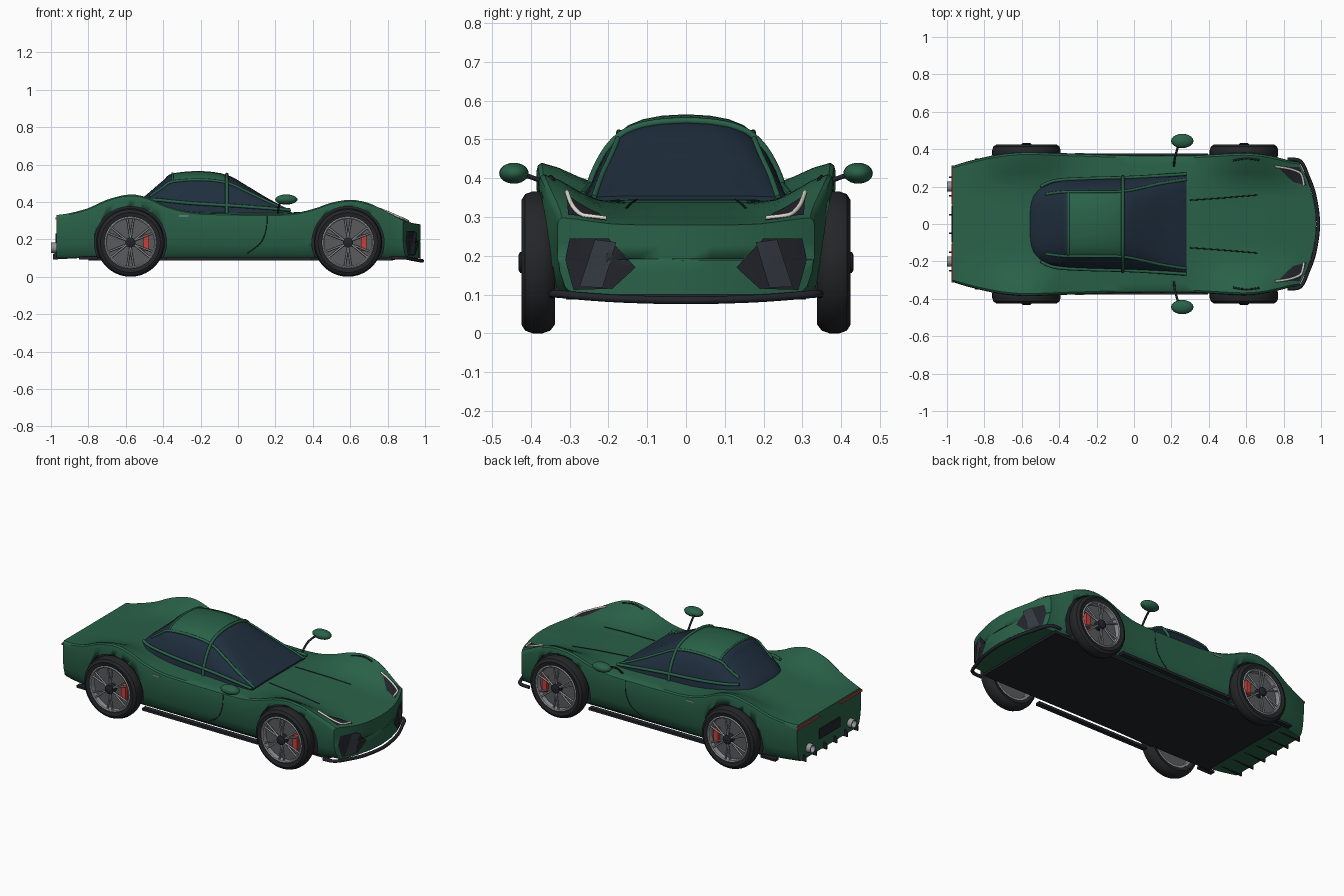
import bpy, bmesh, math
from mathutils import Vector
from mathutils.bvhtree import BVHTree

if "Cube" in bpy.data.objects:
    bpy.data.objects.remove(bpy.data.objects["Cube"])

def mat(name, r, g, b):
    m = bpy.data.materials.new(name)
    m.diffuse_color = (r, g, b, 1)
    m.use_nodes = True
    m.node_tree.nodes["Principled BSDF"].inputs["Base Color"].default_value = m.diffuse_color
    return m

GREEN = mat("paint", .022, .12, .065)
GLASS = mat("glass", .014, .028, .048)
DARK = mat("dark_trim", .016, .018, .024)
SLATE = mat("slate", .035, .042, .055)
TYRE = mat("rubber", .018, .019, .021)
METAL = mat("metal", .3, .31, .33)
DISC = mat("disc", .1, .105, .11)
RED = mat("red", .6, .05, .04)
WHITE = mat("lamp", .75, .72, .65)

def activate(o):
    bpy.ops.object.select_all(action='DESELECT')
    o.select_set(True)
    bpy.context.view_layer.objects.active = o

def finish(name, bm, *mats, angle=35):
    bmesh.ops.recalc_face_normals(bm, faces=bm.faces)
    me = bpy.data.meshes.new(name)
    bm.to_mesh(me)
    bm.free()
    o = bpy.data.objects.new(name, me)
    bpy.context.collection.objects.link(o)
    for m in mats:
        me.materials.append(m)
    activate(o)
    bpy.ops.object.shade_smooth_by_angle(angle=math.radians(angle))
    return o

def loft(rings, closed=False):
    bm = bmesh.new()
    vs = [[bm.verts.new(p) for p in r] for r in rings]
    n = len(vs[0])
    pairs = list(zip(vs, vs[1:])) + ([(vs[-1], vs[0])] if closed else [])
    for a, b in pairs:
        for i in range(n):
            j = (i + 1) % n
            bm.faces.new((a[i], a[j], b[j], b[i]))
    if not closed:
        bm.faces.new(vs[0])
        bm.faces.new(vs[-1])
    return bm

def smooth_rows(rows, k):
    # Catmull-Rom between the station rows
    out = []
    for i in range(len(rows) - 1):
        q = [rows[max(0, min(len(rows) - 1, i + d))] for d in (-1, 0, 1, 2)]
        for s in range(k):
            t = s / k
            out.append([.5 * (2*b + (c-a)*t + (2*a-5*b+4*c-d)*t*t + (3*b-a-3*c+d)*t**3)
                        for a, b, c, d in zip(*q)])
    return out + [list(rows[-1])]

def box(name, c, size, m):
    bm = bmesh.new()
    bmesh.ops.create_cube(bm, size=1)
    for v in bm.verts:
        v.co = Vector(c) + Vector(v.co[i] * size[i] for i in range(3))
    return finish(name, bm, m)

def lathe(name, prof, c, m, n=40):
    # closed (radius, y) profile turned about the y axis
    rings = []
    for i in range(n):
        a = 2 * math.pi * i / n
        rings.append([(c[0] + r*math.cos(a), c[1] + y, c[2] + r*math.sin(a)) for r, y in prof])
    return finish(name, loft(rings, True), m)

def tube(name, pts, r, m, smooth=True):
    if smooth and len(pts) > 2:
        pts = smooth_rows([list(p) for p in pts], 5)
    cu = bpy.data.curves.new(name, 'CURVE')
    cu.dimensions = '3D'
    cu.bevel_depth, cu.bevel_resolution, cu.use_fill_caps = r, 2, True
    sp = cu.splines.new('POLY')
    sp.points.add(len(pts) - 1)
    for p, q in zip(sp.points, pts):
        p.co = (*q, 1)
    o = bpy.data.objects.new(name, cu)
    bpy.context.collection.objects.link(o)
    cu.materials.append(m)
    activate(o)
    bpy.ops.object.convert(target='MESH')

# body: stations of x, half width, centre height, fender height
ST = [(-.97, .31, .33, .33), (-.9, .332, .335, .34), (-.8, .357, .345, .367), (-.7, .376, .36, .412),
      (-.58, .386, .375, .44), (-.48, .383, .375, .422), (-.38, .379, .365, .378), (-.25, .375, .35, .346),
      (-.1, .37, .345, .338), (.1, .367, .345, .335), (.28, .367, .345, .338), (.4, .372, .34, .362),
      (.5, .378, .335, .396), (.6, .381, .327, .411), (.7, .373, .318, .396), (.8, .356, .305, .36),
      (.9, .338, .292, .322), (.975, .332, .28, .298)]
ZB = .1

def body_ring(x, w, zc, zs):
    h, d = zs - ZB, zs - zc
    half = [(0, ZB), (.3, ZB), (.6, ZB), (.88, ZB), (.94, ZB + .02), (.98, ZB + .3*h), (1, ZB + .6*h),
            (1, zs - .022), (.99, zs - .007), (.965, zs), (.85, zs - .2*d), (.72, zs - .55*d),
            (.58, zs - .88*d), (.4, zc), (.2, zc), (0, zc)]
    half = [(y * w, z) for y, z in half]
    ring = half + [(-y, z) for y, z in half[-2:0:-1]]
    bow = .85 * max(0, (x - .6) / .375) ** 2
    return [Vector((x - bow*y*y, y, z)) for y, z in ring]

rings = [body_ring(*s) for s in smooth_rows(ST, 3)]
nose = rings[-1]
for t in (.3, .6, .98):
    rings.append([Vector((p.x, p.y, p.z + (.19 - p.z) * t)) for p in nose])
bm = loft(rings)
bmesh.ops.recalc_face_normals(bm, faces=bm.faces)
bvh = BVHTree.FromBMesh(bm)
body = finish("body", bm, GREEN, DARK)

# wheel arches
WHEELS = [(x, s) for x in (-.575, .588) for s in (1, -1)]
for x, s in WHEELS:
    c = [[(x + .193*math.cos(i*math.pi/24), s*y, .183 + .193*math.sin(i*math.pi/24))
          for i in range(48)] for y in (.325, .5)]
    cut = finish("arch_cutter", loft(c), DARK)
    cut.hide_render = True
    md = body.modifiers.new("arch", 'BOOLEAN')
    md.operation, md.object, md.solver = 'DIFFERENCE', cut, 'EXACT'
    activate(body)
    bpy.ops.object.modifier_apply(modifier=md.name)
    bpy.data.objects.remove(cut)

# drape helpers: lay trim on the body surface
DOWN, BACK = Vector((0, 0, -1)), Vector((-1, 0, 0))
def drape(p, d, off=.003):
    p = Vector(p)
    hit = bvh.ray_cast(p - 2*d, d)[0]
    return (hit or p) - d * off

def patch(name, q, d, m, off=.004, n=8):
    a, b, c, e = map(Vector, q)
    bm = bmesh.new()
    g = [[bm.verts.new(drape(a.lerp(b, i/n).lerp(e.lerp(c, i/n), j/n), d, off))
          for j in range(n + 1)] for i in range(n + 1)]
    for i in range(n):
        for j in range(n):
            bm.faces.new((g[i][j], g[i+1][j], g[i+1][j+1], g[i][j+1]))
    return finish(name, bm, m)

def line(name, pts, d, r, m, off=0):
    tube(name, [drape(p, d, off) for p in smooth_rows([list(p) for p in pts], 6)], r, m, False)

# cabin: stations of x, half width, top height, squareness power
CAB = [(-.555, .13, .378, .7), (-.535, .18, .4, .8), (-.47, .228, .455, 1), (-.4, .242, .515, 1), (-.35, .245, .552, 1),
       (-.2, .247, .565, 1), (-.06, .25, .545, 1), (.05, .255, .485, .75), (.15, .26, .425, .5), (.28, .265, .354, .3)]
CP = [(1, 0), (.985, .2), (.93, .4), (.82, .64), (.7, .8), (.6, .88), (.45, .945), (.25, .985), (0, 1)]
def cabin_ring(x, w, zt, p, grow=0):
    half = [((w + grow) * y ** p, .332 + (zt + grow - .332) * z) for y, z in CP]
    return [Vector((x, y, z)) for y, z in half + [(-y, z) for y, z in half[-2::-1]]]
bm = loft([cabin_ring(*s) for s in smooth_rows(CAB, 4)])
for f in bm.faces:
    c = f.calc_center_median()
    if -.35 < c.x < -.06 and abs(c.y) < .175 and c.z > .4:
        f.material_index = 1
finish("cabin", bm, GLASS, GREEN)
tube("windscreen_hoop", cabin_ring(*CAB[6], grow=.003), .009, GREEN)
tube("rear_window_hoop", cabin_ring(*CAB[4], grow=0)[4:13], .006, GREEN)
for s in (1, -1):
    idx = 4 if s > 0 else -5
    tube("roof_rail", [cabin_ring(*c)[idx] for c in CAB[2:]], .008, GREEN)
    tube("window_rail", [(-.5, s*.2, .415), (-.42, s*.232, .41), (-.25, s*.243, .393),
                         (0, s*.25, .378), (.28, s*.267, .357)], .009, GREEN)

# wheels
for x, s in WHEELS:
    c = (x, 0, .183)
    def part(name, prof, m, n=40):
        lathe(name, [(r, s*y) for r, y in prof], c, m, n)
    part("tyre", [(.135, .345), (.16, .338), (.176, .35), (.183, .37), (.183, .396),
                  (.176, .415), (.16, .425), (.138, .42)], TYRE)
    part("rim", [(.139, .342), (.139, .42), (.132, .424), (.126, .42), (.126, .342)], METAL)
    part("brake_disc", [(.001, .375), (.127, .375), (.127, .39), (.001, .39)], DISC)
    part("hub", [(.001, .38), (.027, .38), (.027, .428), (.02, .432), (.001, .432)], DARK, 16)
    for k in range(12):
        a = (k // 2) * math.pi / 3 + math.pi / 6
        e = a + (.13 if k % 2 else -.13)
        tube("spoke", [(x + .02*math.cos(a), s*.416, .183 + .02*math.sin(a)),
                       (x + .13*math.cos(e), s*.416, .183 + .13*math.sin(e))], .005, METAL)
    box("caliper", (x + .085, s*.398, .183), (.03, .024, .09), RED)

# floor, rear bumper plate, diffuser
box("floor_panel", (.015, 0, .096), (1.63, .62, .018), DARK)
box("rear_plate", (-.972, 0, .2), (.008, .2, .06), DARK)
for y in (-.25, -.15, -.05, .05, .15, .25):
    bm = bmesh.new()
    a = [bm.verts.new((px, y - .004, pz)) for px, pz in ((-.84, .1), (-.99, .092), (-.99, .12), (-.96, .14))]
    g = bmesh.ops.extrude_face_region(bm, geom=[bm.faces.new(a)])
    bmesh.ops.translate(bm, vec=(0, .008, 0), verts=[v for v in g["geom"] if isinstance(v, bmesh.types.BMVert)])
    finish("diffuser_fin", bm, DARK)

# front splitter
tube("splitter", [(.82, -.345, .1)] + [(.985 - .85*y*y, y, .085 + .15*y*y)
     for y in (-.335, -.25, -.15, 0, .15, .25, .335)] + [(.82, .345, .1)], .01, DARK)

for s in (1, -1):
    side = Vector((0, -s, 0))
    # headlights and intakes
    patch("headlight", [(.765, s*.308, 0), (.885, s*.304, 0), (.925, s*.205, 0), (.85, s*.225, 0)], DOWN, DARK)
    line("light_strip", [(.755, s*.307, 0), (.83, s*.295, 0), (.885, s*.274, 0), (.9, s*.25, 0), (.908, s*.205, 0)],
         DOWN, .006, WHITE, .006)
    patch("intake_lower", [(0, s*.13, .17), (0, s*.19, .115), (0, s*.29, .112), (0, s*.312, .19)], BACK, DARK)
    patch("intake_upper", [(0, s*.13, .17), (0, s*.312, .19), (0, s*.3, .245), (0, s*.2, .245)], BACK, DARK)
    patch("intake_vane", [(0, s*.18, .235), (0, s*.235, .242), (0, s*.275, .12), (0, s*.215, .118)], BACK, SLATE, .01)
    # panel lines
    line("hood_line", [(.3, s*.127, 0), (.48, s*.14, 0), (.66, s*.155, 0)], DOWN, .003, DARK)
    line("fender_vent", [(.53, s*.34, 0), (.6, s*.35, 0), (.67, s*.342, 0)], DOWN, .005, DARK)
    line("door_line", [(.155, 0, .325), (.15, 0, .25), (.12, 0, .18), (.05, 0, .125)], side, .0025, DARK)
    box("door_handle", (-.29, s*.375, .325), (.05, .008, .007), METAL)
    # sills
    box("side_skirt", (.005, s*.362, .095), (.78, .03, .016), DARK)
    box("rear_skirt", (-.8, s*.335, .1), (.1, .03, .014), DARK)
    # mirrors
    tube("mirror_stalk", [(.213, s*.31, .335), (.22, s*.36, .385), (.237, s*.42, .41)], .006, DARK)
    bm = bmesh.new()
    bmesh.ops.create_uvsphere(bm, u_segments=20, v_segments=12, radius=1)
    for v in bm.verts:
        v.co = Vector((.258 + .06*v.co.x, s*(.444 + .038*v.co.y), .413 + .027*v.co.z))
    finish("mirror", bm, GREEN)
    # tail lights and exhausts
    box("tail_light", (-.971, s*.208, .312), (.012, .21, .011), RED)
    bm = loft([[(px, s*.2 + r*math.cos(i*math.pi/10), .155 + r*math.sin(i*math.pi/10)) for i in range(20)]
               for px, r in ((-.94, .027), (-1, .027), (-1, .021), (-.975, .021))])
    finish("exhaust", bm, METAL)
